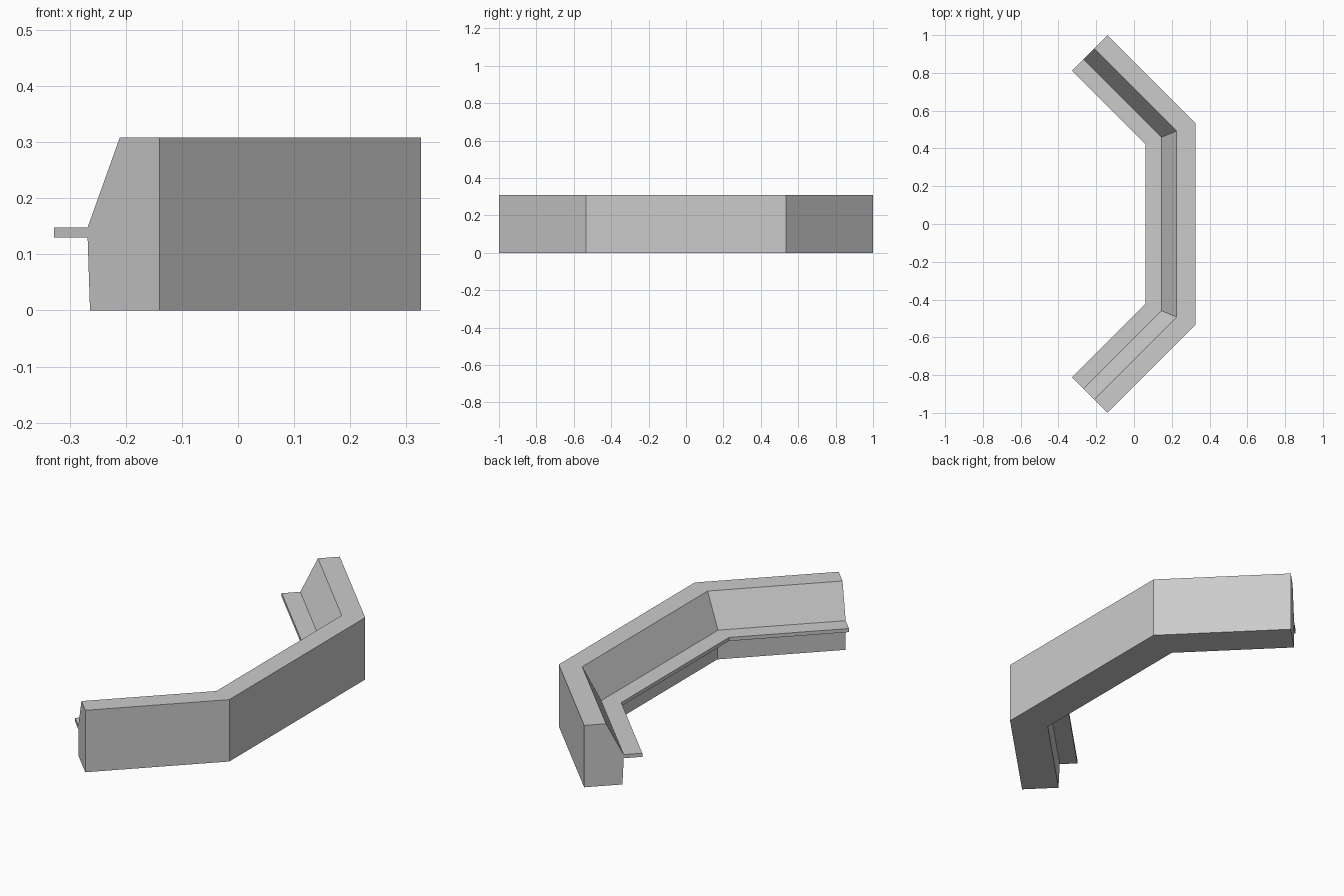
import bpy, bmesh, math
from mathutils import Vector

cube = bpy.data.objects.get("Cube")
if cube:
    bpy.data.objects.remove(cube, do_unlink=True)

# one grey for the whole desk
grey = bpy.data.materials.new("light_grey")
grey.use_nodes = True
color = (0.6, 0.6, 0.6, 1)
grey.diffuse_color = color
grey.node_tree.nodes["Principled BSDF"].inputs["Base Color"].default_value = color

# outer footprint line, and the mitred inward direction at each point
h = math.sqrt(0.5)
t = math.tan(math.pi / 8)
PATH = [
    (Vector((-0.14, -1.0, 0)), Vector((-h, h, 0))),
    (Vector((0.326, -0.534, 0)), Vector((-1, t, 0))),
    (Vector((0.326, 0.534, 0)), Vector((-1, -t, 0))),
    (Vector((-0.14, 1.0, 0)), Vector((-h, -h, 0))),
]


def sweep(name, profile):
    """Sweep a closed (inward depth, height) profile along the mitred path."""
    bm = bmesh.new()
    rings = [[bm.verts.new(p + d * depth + Vector((0, 0, z))) for depth, z in profile]
             for p, d in PATH]
    n = len(profile)
    for a, b in zip(rings, rings[1:]):
        for i in range(n):
            j = (i + 1) % n
            bm.faces.new((a[i], a[j], b[j], b[i]))
    bm.faces.new(rings[0])
    bm.faces.new(rings[-1])
    bmesh.ops.recalc_face_normals(bm, faces=bm.faces)
    mesh = bpy.data.meshes.new(name)
    bm.to_mesh(mesh)
    bm.free()
    mesh.materials.append(grey)
    obj = bpy.data.objects.new(name, mesh)
    bpy.context.collection.objects.link(obj)
    return obj


# solid body with sloped inner panel
sweep("console_body", [(0, 0), (0, 0.308), (0.1, 0.308), (0.181, 0.148),
                       (0.181, 0.13), (0.175, 0)])
# thin ledge along the inner side
sweep("desk_ledge", [(0.18, 0.13), (0.18, 0.148), (0.266, 0.148), (0.266, 0.13)])
